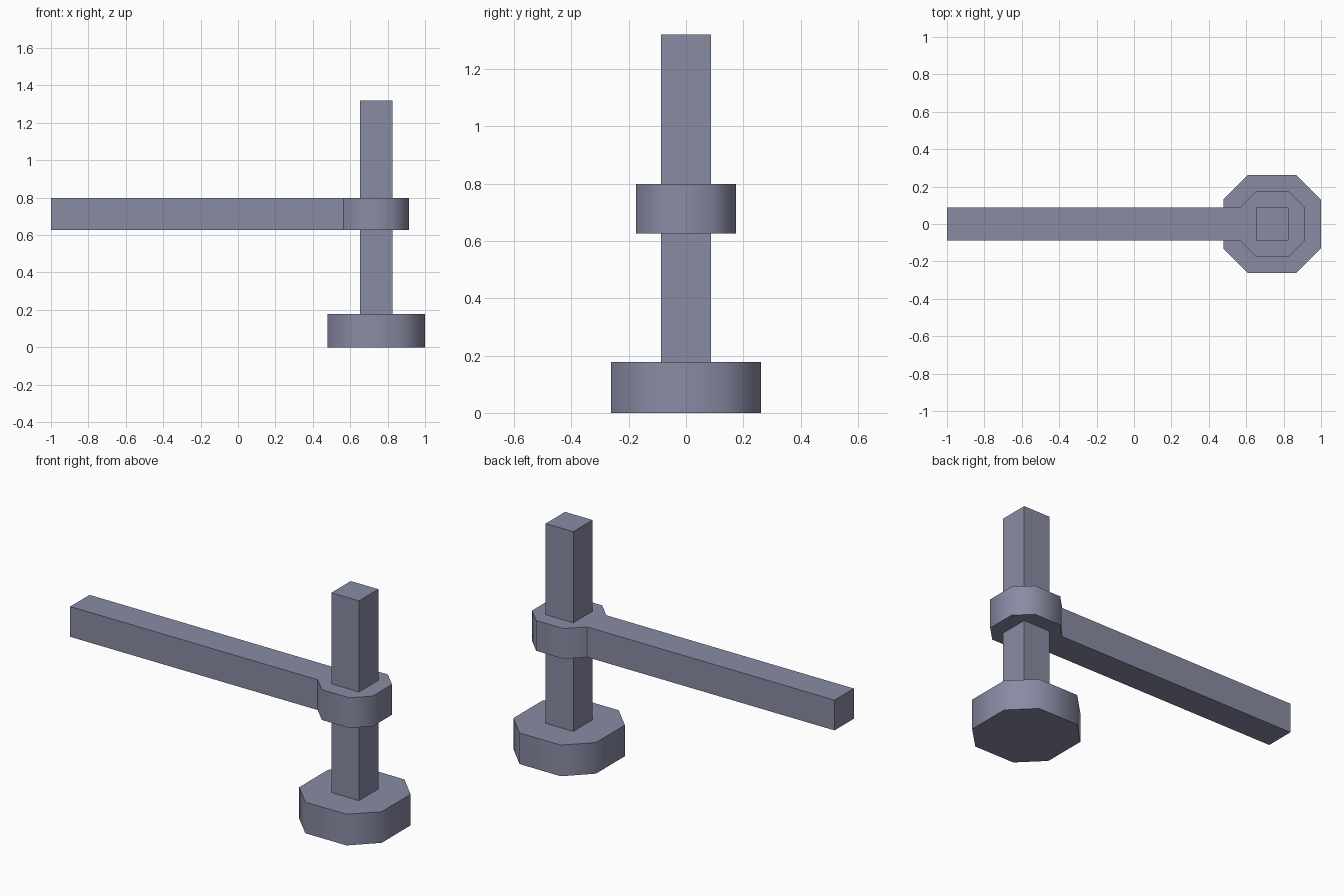
import bpy, bmesh

if "Cube" in bpy.data.objects:
    bpy.data.objects.remove(bpy.data.objects["Cube"])

CX = 0.739     # axis of the post
U = 0.087      # half width of post and beam

mat = bpy.data.materials.new("slate_blue_grey")
mat.diffuse_color = (0.25, 0.26, 0.37, 1)
mat.use_nodes = True
mat.node_tree.nodes["Principled BSDF"].inputs["Base Color"].default_value = mat.diffuse_color


def octagon(h):
    """Square of half size h with corners cut at half its side, from lower left round."""
    k = h / 2
    pts = [(-h, -k), (-k, -h), (k, -h), (h, -k), (h, k), (k, h), (-k, h), (-h, k)]
    return [(CX + x, y) for x, y in pts]


def prism(name, outline, z0, z1, smooth=False, crease_x=None):
    """Extrude an outline; sides may be smooth, cap rims and edges at crease_x stay sharp."""
    bm = bmesh.new()
    low = bm.faces.new([bm.verts.new((x, y, z0)) for x, y in outline])
    ext = bmesh.ops.extrude_face_region(bm, geom=[low], use_keep_orig=True)
    for v in ext["geom"]:
        if isinstance(v, bmesh.types.BMVert):
            v.co.z = z1
    bmesh.ops.recalc_face_normals(bm, faces=bm.faces)
    for f in bm.faces:
        f.smooth = smooth
    for e in bm.edges:
        a, b = (v.co for v in e.verts)
        upright = abs(a.z - b.z) > 1e-4
        crease = crease_x is not None and a.x < crease_x
        e.smooth = upright and not crease
    me = bpy.data.meshes.new(name)
    bm.to_mesh(me)
    bm.free()
    me.materials.append(mat)
    ob = bpy.data.objects.new(name, me)
    bpy.context.collection.objects.link(ob)
    return ob


# octagonal foot
prism("base", octagon(3 * U), 0, 0.178, smooth=True)

# square upright
prism("post", [(CX - U, -U), (CX + U, -U), (CX + U, U), (CX - U, U)], 0.178, 1.32)

# octagonal collar and horizontal beam in one outline
prism("collar_and_beam", octagon(2 * U) + [(-1, U), (-1, -U)], 0.626, 0.799,
      smooth=True, crease_x=CX - 2 * U + 0.01)
